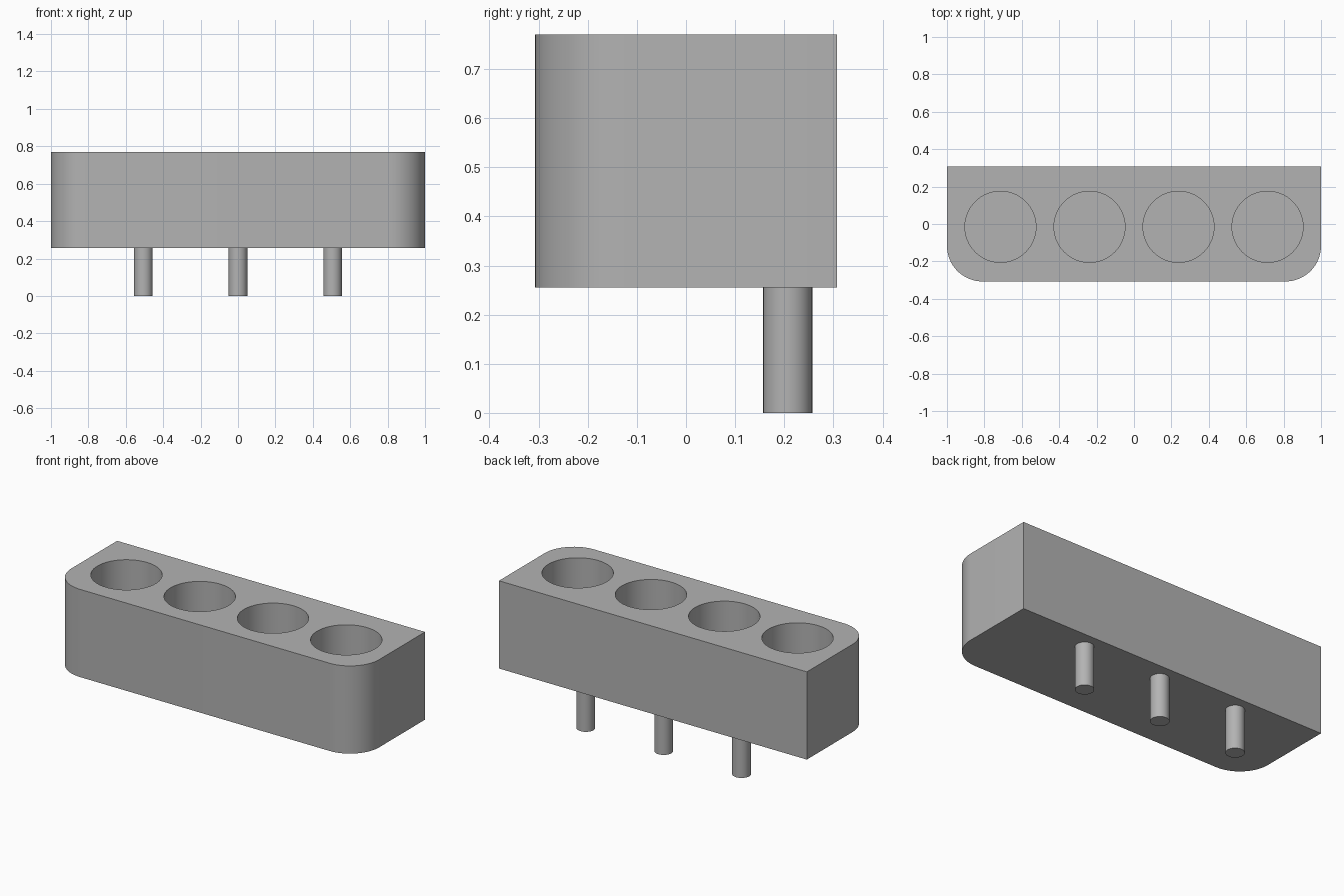
import bpy, bmesh, math

default = bpy.data.objects.get("Cube")
if default:
    bpy.data.objects.remove(default, do_unlink=True)

# Overall dimensions
BOTTOM, TOP = 0.255, 0.77
HALF_X, HALF_Y, CORNER = 1.0, 0.307, 0.19
HOLE_R, HOLE_FLOOR, HOLE_Y, HOLE_STEP = 0.19, 0.36, -0.015, 0.476
PIN_R, PIN_Y, PIN_STEP = 0.05, 0.207, 0.506

grey = bpy.data.materials.new("plain grey")
grey.use_nodes = True
colour = (0.45, 0.45, 0.45, 1.0)
grey.diffuse_color = colour
grey.node_tree.nodes["Principled BSDF"].inputs["Base Color"].default_value = colour


def prism(name, outline, z0, z1):
    """Closed solid made by extruding a counter-clockwise outline upward."""
    bm = bmesh.new()
    base = bm.faces.new([bm.verts.new((x, y, z0)) for x, y in outline])
    ext = bmesh.ops.extrude_face_region(bm, geom=[base], use_keep_orig=True)
    for v in ext["geom"]:
        if isinstance(v, bmesh.types.BMVert):
            v.co.z = z1
    bmesh.ops.recalc_face_normals(bm, faces=bm.faces)
    mesh = bpy.data.meshes.new(name)
    bm.to_mesh(mesh)
    bm.free()
    mesh.materials.append(grey)
    obj = bpy.data.objects.new(name, mesh)
    bpy.context.collection.objects.link(obj)
    return obj


def arc(cx, cy, r, start, end, steps):
    angles = [math.radians(start + (end - start) * i / steps) for i in range(steps + 1)]
    return [(cx + r * math.cos(a), cy + r * math.sin(a)) for a in angles]


def circle(cx, cy, r, sides):
    return arc(cx, cy, r, 0, 360, sides)[:-1]


def smooth(obj):
    bpy.ops.object.select_all(action="DESELECT")
    obj.select_set(True)
    bpy.context.view_layer.objects.active = obj
    bpy.ops.object.shade_smooth_by_angle(angle=math.radians(30))


# Block with square back corners and rounded front corners
outline = [(HALF_X, HALF_Y), (-HALF_X, HALF_Y)]
outline += arc(-HALF_X + CORNER, -HALF_Y + CORNER, CORNER, 180, 270, 16)
outline += arc(HALF_X - CORNER, -HALF_Y + CORNER, CORNER, 270, 360, 16)
block = prism("holder_block", outline, BOTTOM, TOP)

# Four blind round sockets cut from the top
for i in range(4):
    cutter = prism("socket_cutter", circle((i - 1.5) * HOLE_STEP, HOLE_Y, HOLE_R, 64),
                   HOLE_FLOOR, TOP + 0.1)
    cutter.hide_render = True
    cut = block.modifiers.new("socket", "BOOLEAN")
    cut.operation = "DIFFERENCE"
    cut.solver = "EXACT"
    cut.object = cutter
    bpy.context.view_layer.objects.active = block
    bpy.ops.object.modifier_apply(modifier=cut.name)
    bpy.data.objects.remove(cutter, do_unlink=True)
smooth(block)

# Three mounting pins under the back edge
for side, i in (("right", -1), ("middle", 0), ("left", 1)):
    smooth(prism(f"{side}_pin", circle(i * PIN_STEP, PIN_Y, PIN_R, 32), 0, BOTTOM))
